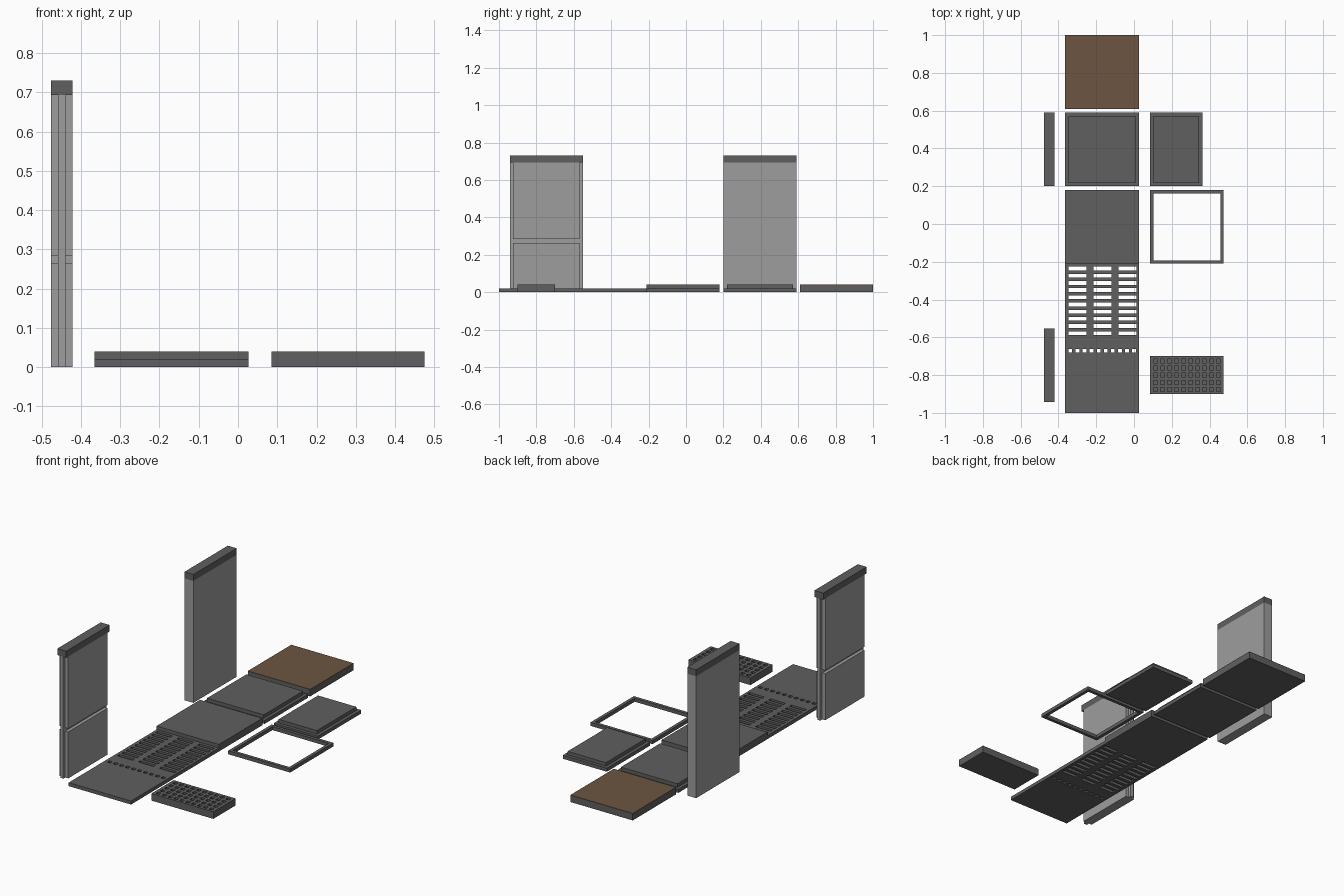
import bpy
import bmesh

if "Cube" in bpy.data.objects:
    bpy.data.objects.remove(bpy.data.objects["Cube"], do_unlink=True)


def material(name, color):
    mat = bpy.data.materials.new(name)
    mat.use_nodes = True
    mat.diffuse_color = color
    mat.node_tree.nodes["Principled BSDF"].inputs["Base Color"].default_value = color
    return mat


dark = material("dark grey", (0.115, 0.115, 0.115, 1))
light = material("light grey", (0.34, 0.34, 0.34, 1))
brown = material("brown", (0.15, 0.09, 0.054, 1))


def finish(bm, name, mat):
    bmesh.ops.recalc_face_normals(bm, faces=bm.faces[:])
    mesh = bpy.data.meshes.new(name)
    bm.to_mesh(mesh)
    bm.free()
    mesh.materials.append(mat)
    obj = bpy.data.objects.new(name, mesh)
    bpy.context.scene.collection.objects.link(obj)
    return obj


def box(name, x, y, z, mat=dark):
    """Box from (low, high) pairs."""
    bm = bmesh.new()
    bmesh.ops.create_cube(bm, size=1)
    for v in bm.verts:
        for i, (lo, hi) in enumerate((x, y, z)):
            v.co[i] = lo if v.co[i] < 0 else hi
    return finish(bm, name, mat)


def spans(start, size, pitch, count):
    return [(start + i * pitch, start + i * pitch + size) for i in range(count)]


def perforated(name, x, y, height, cols, rows, depth=None):
    """Plate with a hole wherever a column crosses a row; blind if depth is set."""
    xs = sorted(set(x) | {e for s in cols for e in s})
    ys = sorted(set(y) | {e for s in rows for e in s})
    bm = bmesh.new()
    grid = [[bm.verts.new((a, b, 0)) for b in ys] for a in xs]

    def is_hole(c):
        return (any(a < c.x < b for a, b in cols)
                and any(a < c.y < b for a, b in rows))

    for i in range(len(xs) - 1):
        for j in range(len(ys) - 1):
            mid = (grid[i][j].co + grid[i + 1][j + 1].co) / 2
            if depth or not is_hole(mid):
                bm.faces.new((grid[i][j], grid[i + 1][j],
                              grid[i + 1][j + 1], grid[i][j + 1]))
    bottom = bm.faces[:]
    dup = bmesh.ops.extrude_face_region(bm, geom=bottom, use_keep_orig=True)["geom"]
    for v in dup:
        if isinstance(v, bmesh.types.BMVert):
            v.co.z = height
    if depth:
        bm.normal_update()
        pits = [f for f in bm.faces if f.calc_center_median().z > height * 0.99
                and is_hole(f.calc_center_median())]
        for f in bmesh.ops.extrude_discrete_faces(bm, faces=pits)["faces"]:
            for v in f.verts:
                v.co.z -= depth
    return finish(bm, name, dark)


THIN, THICK, LIP = 0.02, 0.04, 0.018
MAIN = (-0.365, 0.027)      # main row of tiles
SIDE = (0.085, 0.475)       # row of loose parts
WALL = (-0.477, -0.421)     # standing walls
STEP_Y = (0.2, 0.59)
PLAIN_Y = (-0.21, 0.18)


def shrink(span, d=LIP):
    return span[0] + d, span[1] - d


# Covered tile
box("covered_tile_base", MAIN, (0.61, 1), (0, 0.035))
box("covered_tile_top", MAIN, (0.61, 1), (0.035, THICK), brown)

# Stepped tiles, wide and narrow
for name, x in (("wide", MAIN), ("narrow", (0.085, 0.362))):
    box(name + "_stepped_tile_base", x, STEP_Y, (0, THIN))
    box(name + "_stepped_tile_top", shrink(x), shrink(STEP_Y), (THIN, THICK))

# Plain tile
box("plain_tile", MAIN, PLAIN_Y, (0, THICK))

# Vent tile and tile with a single line of holes
vent_cols = spans(MAIN[0] + LIP, 0.095, 0.132, 3)
perforated("vent_tile", MAIN, (-0.605, -0.21), THIN, vent_cols,
           spans(-0.588, 0.02, 0.038, 10))
perforated("drain_tile", MAIN, (-1, -0.605), THIN,
           spans(MAIN[0] + LIP, 0.02, 0.0375, 10), [(-0.681, -0.661)])

# Open square frame
perforated("square_frame", SIDE, PLAIN_Y, THIN, [shrink(SIDE)], [shrink(PLAIN_Y)])

# Block with shallow pits
perforated("pitted_block", SIDE, (-0.9, -0.7), THICK,
           spans(SIDE[0] + LIP, 0.021, 0.037, 10),
           spans(-0.886, 0.021, 0.0375, 5), depth=THIN)

# Standing walls with caps
TOP = 0.693
BACK_Y, FRONT_Y = STEP_Y, (-0.942, -0.552)
for name, y in (("back", BACK_Y), ("front", FRONT_Y)):
    box(name + "_wall_cap", WALL, y, (TOP, 0.73))
box("back_wall", WALL, BACK_Y, (0, TOP), light)

# Front wall: thin core with two panels on each face
core = shrink(WALL, 0.019)
box("front_wall_core", core, FRONT_Y, (0, TOP), light)
for side, x in (("right", (WALL[0], core[0])), ("left", (core[1], WALL[1]))):
    for level, z in (("lower", (0, 0.264)), ("upper", (0.283, TOP))):
        box(f"front_wall_{level}_{side}_panel", x, shrink(FRONT_Y), z, light)
